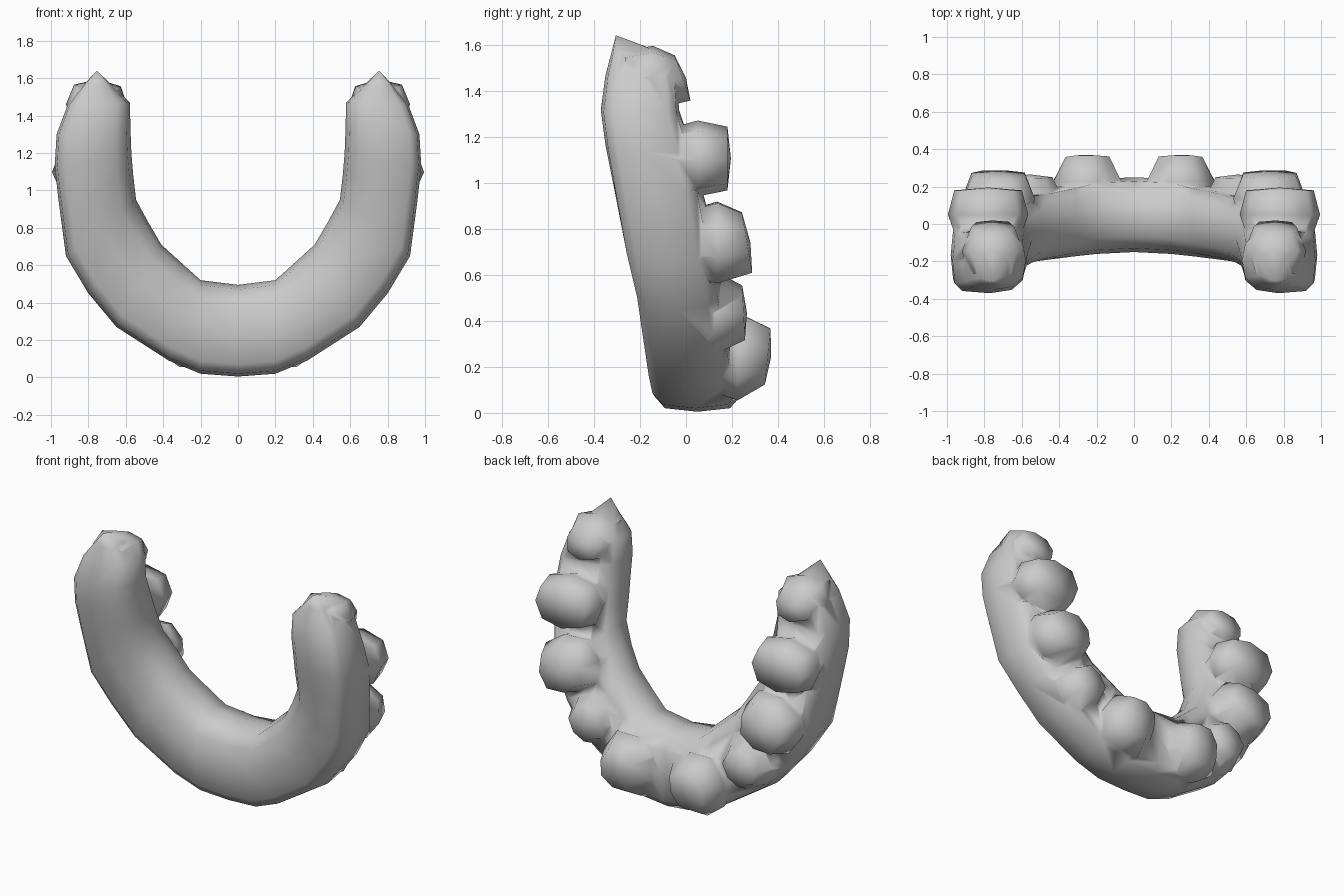
import bpy, bmesh
from math import cos, sin, pi, radians, copysign

if "Cube" in bpy.data.objects:
    bpy.data.objects.remove(bpy.data.objects["Cube"])

# Half-arch stations: outer x,z / inner x,z / front y / back y
ST = [(0, .005, 0, .495, -.15, .25), (.2, .02, .2, .52, -.16, .24),
      (.37, .09, .30, .61, -.175, .21), (.65, .27, .41, .71, -.20, .18),
      (.80, .45, .48, .83, -.225, .15), (.92, .65, .545, .95, -.27, .11),
      (.96, .95, .56, 1.08, -.32, .06), (.98, 1.13, .57, 1.2, -.35, .02),
      (.97, 1.3, .575, 1.33, -.37, -.03), (.91, 1.46, .578, 1.47, -.35, -.04),
      (.83, 1.56, .67, 1.56, -.325, -.09)]
N = 12


def sp(v, e):
    return copysign(abs(v) ** e, v)


def new_object(name, bm):
    bmesh.ops.recalc_face_normals(bm, faces=bm.faces)
    me = bpy.data.meshes.new(name)
    bm.to_mesh(me)
    bm.free()
    ob = bpy.data.objects.new(name, me)
    bpy.context.collection.objects.link(ob)
    return ob


def bridge(bm, a, b):
    n = len(a)
    for i in range(n):
        bm.faces.new((a[i], a[(i + 1) % n], b[(i + 1) % n], b[i]))


def fan(bm, ring, p):
    c = bm.verts.new(p)
    for i in range(len(ring)):
        bm.faces.new((ring[i], ring[(i + 1) % len(ring)], c))


# Arch: section swept round the U, boxier on the outer side
bm = bmesh.new()
path = [(-a, b, -c, d, e, f) for a, b, c, d, e, f in ST[:0:-1]] + ST
rings = []
for ox, oz, ix, iz, yf, yb in path:
    ring = []
    for i in range(N):
        t = 2 * pi * i / N
        outer = cos(t) > 0
        r, v = sp(cos(t), .45 if outer else .75), sp(sin(t), .5 if outer else .75)
        k = (r + 1) / 2
        ring.append(bm.verts.new((ix + (ox - ix) * k, (yf + yb) / 2 + (yb - yf) / 2 * v,
                                  iz + (oz - iz) * k)))
    rings.append(ring)
for a, b in zip(rings, rings[1:]):
    bridge(bm, a, b)
fan(bm, rings[0], (-.755, -.305, 1.64))
fan(bm, rings[-1], (.755, -.305, 1.64))
arch = new_object("arch", bm)

# Bumps: centre x,z / arch angle / half length / half width / back y / slope / top size
BUMPS = [(.25, .245, 18, .19, .20, .355, .10, .64), (.555, .435, 45, .17, .175, .25, -.05, .64),
         (.725, .74, 72, .18, .205, .265, -.17, .74), (.78, 1.105, 88, .165, .215, .18, 0, .84),
         (.755, 1.455, 92, .14, .165, -.015, -.35, .70)]
M = 8
bm = bmesh.new()
for x, z, ang, hl, hw, yt, sl, top in BUMPS:
    ca, sa = cos(radians(ang)), sin(radians(ang))
    for side in (1, -1):
        prev = None
        for dy, s in ((-.25, .8), (-.13, 1), (0, top)):
            ring = []
            for i in range(M):
                t = 2 * pi * i / M
                u, w = sp(cos(t), .8) * hl * s, sp(sin(t), .8) * hw * s
                dz = u * sa + w * ca
                ring.append(bm.verts.new((side * (x + u * ca - w * sa),
                                          yt + dy + (sl * dz if dy == 0 else 0), z + dz)))
            if prev:
                bridge(bm, prev, ring)
            else:
                bm.faces.new(ring)
            prev = ring
        fan(bm, prev, (side * x, yt + .015, z))
bumps = new_object("bumps", bm)

# Merge the bumps into the arch
mod = arch.modifiers.new("merge", 'BOOLEAN')
mod.operation = 'UNION'
mod.solver = 'EXACT'
mod.use_self = True
mod.object = bumps
bpy.context.view_layer.objects.active = arch
arch.select_set(True)
bpy.ops.object.modifier_apply(modifier="merge")
bpy.data.objects.remove(bumps)
bpy.ops.object.shade_smooth()
